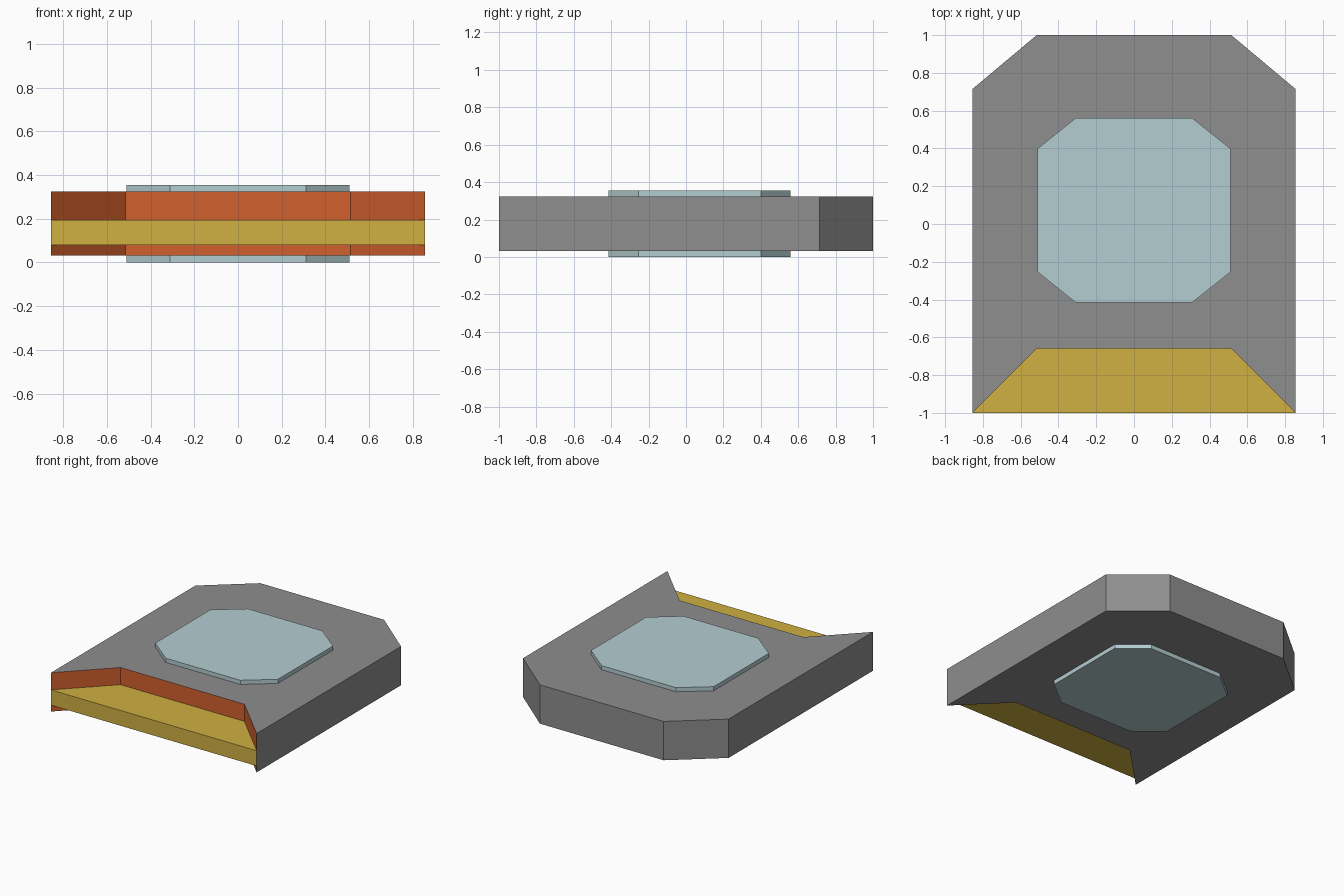
import bpy
import bmesh

if "Cube" in bpy.data.objects:
    bpy.data.objects.remove(bpy.data.objects["Cube"])


def material(name, rgb):
    # flat colour given as 0-255 sRGB, stored as linear
    lin = [((c / 255 + 0.055) / 1.055) ** 2.4 for c in rgb]
    m = bpy.data.materials.new(name)
    m.diffuse_color = (*lin, 1)
    m.use_nodes = True
    m.node_tree.nodes["Principled BSDF"].inputs["Base Color"].default_value = m.diffuse_color
    return m


grey = material("grey", (142, 142, 142))
orange = material("burnt_orange", (209, 96, 46))
gold = material("gold", (208, 177, 67))
blue = material("pale_blue", (180, 205, 209))


def prism(name, right_side, z0, z1, mats):
    # right half of the outline, bottom to top, mirrored across x = 0
    outline = right_side + [(-x, y) for x, y in reversed(right_side)]
    bm = bmesh.new()
    base = bm.faces.new([bm.verts.new((x, y, z0)) for x, y in outline])
    ext = bmesh.ops.extrude_face_region(bm, geom=[base], use_keep_orig=True)
    top = [v for v in ext["geom"] if isinstance(v, bmesh.types.BMVert)]
    bmesh.ops.translate(bm, verts=top, vec=(0, 0, z1 - z0))
    bmesh.ops.recalc_face_normals(bm, faces=bm.faces)
    mesh = bpy.data.meshes.new(name)
    bm.to_mesh(mesh)
    bm.free()
    for m in mats:
        mesh.materials.append(m)
    obj = bpy.data.objects.new(name, mesh)
    bpy.context.collection.objects.link(obj)
    return obj


# Main slab with a tapered notch at the front
body = prism("body", [(0.515, -0.66), (0.855, -1), (0.855, 0.715), (0.515, 1)],
             0.032, 0.324, [grey, orange])
for f in body.data.polygons:
    if f.normal.y < -0.3:  # notch walls
        f.material_index = 1

# Gold ledge filling the notch
prism("front_ledge", [(0.855, -1), (0.515, -0.66)], 0.08, 0.195, [gold])

# Octagonal plates on top and bottom
octagon = [(0.31, -0.415), (0.51, -0.255), (0.51, 0.40), (0.31, 0.56)]
prism("top_plate", octagon, 0.324, 0.355, [blue])
prism("bottom_plate", octagon, 0.0, 0.032, [blue])
